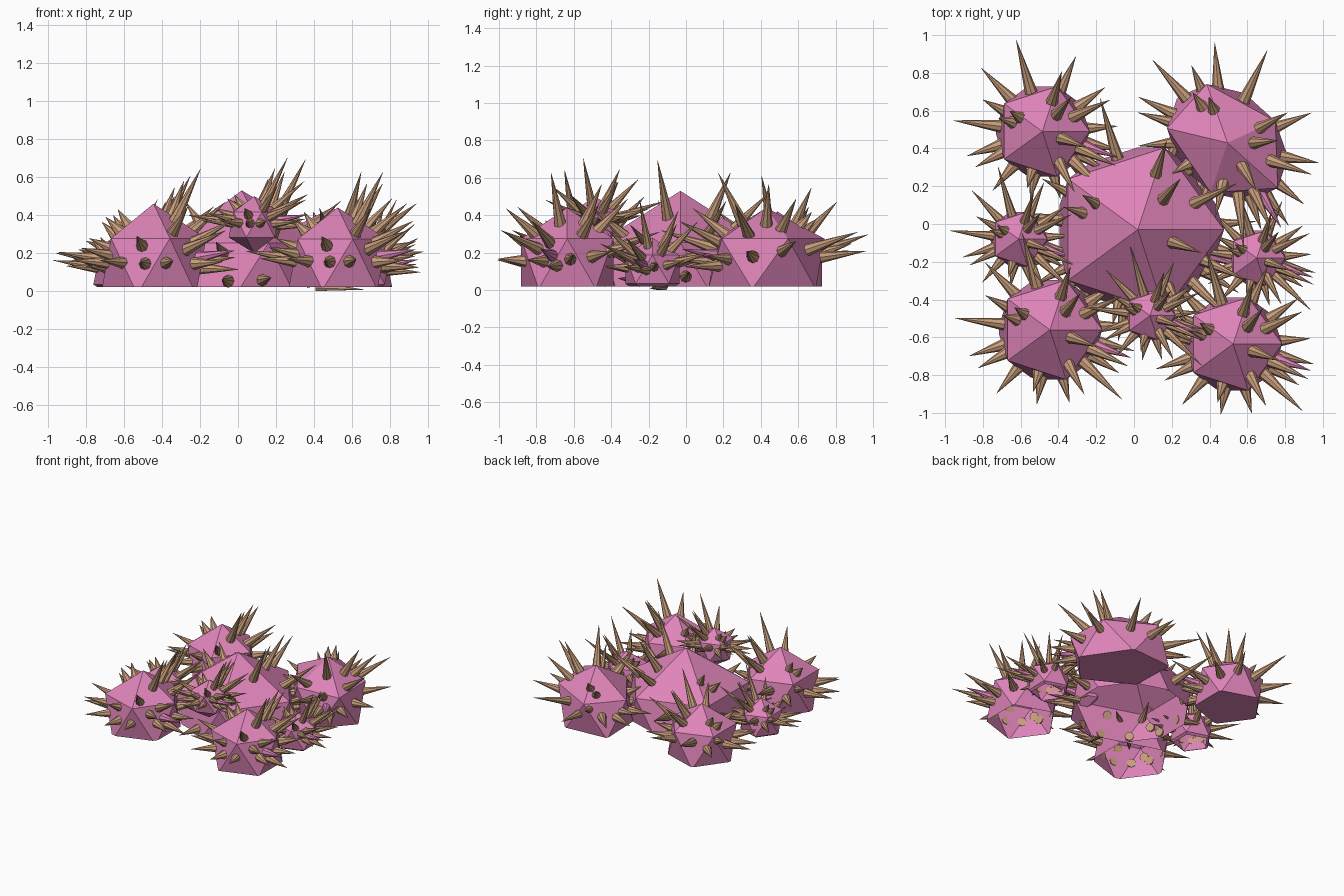
import bpy, bmesh
from math import radians, cos, sin
from mathutils import Vector, Matrix

if "Cube" in bpy.data.objects:
    bpy.data.objects.remove(bpy.data.objects["Cube"])


def material(name, color):
    m = bpy.data.materials.new(name)
    m.diffuse_color = (*color, 1)
    m.use_nodes = True
    m.node_tree.nodes["Principled BSDF"].inputs["Base Color"].default_value = m.diffuse_color
    return m


PINK = material("pink", (0.73, 0.23, 0.48))
TAN = material("tan", (0.58, 0.34, 0.20))

# shared thorn pattern: azimuth, elevation (degrees), length beyond the shell
THORNS = [
    # low ring
    (106, 18, .25), (134, 8, .19), (66, 15, .17), (173, 8, .20),
    (198, 4, .14), (4, 6, .12), (-44, 19, .25), (-75, 4, .09),
    (-100, 3, .09), (-130, 4, .13), (-152, 12, .13), (35, 9, .13),
    (-14, -2, .15), (-32, 3, .12), (152, 20, .10), (-105, 24, .06),
    # upper thorns, long on the right side and short on the left
    (25, 38, .22), (50, 60, .19), (-20, 62, .25), (-25, 27, .20),
    (72, 45, .19), (-62, 38, .18), (163, 43, .05), (148, 52, .05),
]
PINK_THORN = (-19, 10, .15)


def make_object(name, bm, mats):
    me = bpy.data.meshes.new(name)
    bm.to_mesh(me)
    bm.free()
    for m in mats:
        me.materials.append(m)
    ob = bpy.data.objects.new(name, me)
    bpy.context.collection.objects.link(ob)
    return ob


def add_thorn(bm, center, scale, turn, radius, spec, mat):
    az, el, ext = spec
    a, e = radians(az), radians(el)
    d = Vector((cos(a) * cos(e), sin(a) * cos(e), sin(e)))
    rot = Matrix.Rotation(radians(turn), 3, 'Z')
    p = rot @ Vector([d[i] * scale[i] for i in range(3)])
    base, tip = p * 0.8, p + (rot @ d) * ext
    axis = tip - base
    mtx = (Matrix.Translation(center + (base + tip) / 2)
           @ axis.to_track_quat('Z', 'Y').to_matrix().to_4x4())
    res = bmesh.ops.create_cone(bm, cap_ends=True, segments=8, radius1=radius,
                                radius2=0.001, depth=axis.length, matrix=mtx)
    for v in res["verts"]:
        v.co.z = max(v.co.z, 0.0)
        for f in v.link_faces:
            f.material_index = mat


def spiky_body(name, center, scale, turn=0, radius=0.034, capped=False):
    center = Vector(center)
    # faceted shell, sliced just above the ground
    bm = bmesh.new()
    mtx = (Matrix.Translation(center) @ Matrix.Rotation(radians(turn), 4, 'Z')
           @ Matrix.Diagonal((*scale, 1)))
    bmesh.ops.create_icosphere(bm, subdivisions=1, radius=1, matrix=mtx)
    cut = bmesh.ops.bisect_plane(bm, geom=bm.verts[:] + bm.edges[:] + bm.faces[:],
                                 plane_co=(0, 0, 0.02), plane_no=(0, 0, 1),
                                 clear_inner=True)
    edges = [g for g in cut["geom_cut"] if isinstance(g, bmesh.types.BMEdge)]
    if capped and edges:
        bmesh.ops.contextual_create(bm, geom=edges)
    make_object(name + "_shell", bm, [PINK])
    # thorns
    bm = bmesh.new()
    for spec in THORNS:
        add_thorn(bm, center, scale, turn, radius, spec, 0)
    add_thorn(bm, center, scale, turn, radius, PINK_THORN, 1)
    make_object(name + "_thorns", bm, [TAN, PINK])


# large bodies
spiky_body("center", (0.02, -0.03, 0.03), (0.51, 0.51, 0.50))
spiky_body("front_left", (-0.445, -0.56, 0.13), (0.31, 0.31, 0.33))
spiky_body("front_right", (0.525, -0.635, 0.14), (0.29, 0.29, 0.30))
spiky_body("back_left", (-0.485, 0.49, 0.13), (0.28, 0.28, 0.29), capped=True)
spiky_body("back_right", (0.495, 0.43, 0.14), (0.40, 0.30, 0.30), turn=-42, capped=True)
# small bodies
spiky_body("small_left", (-0.61, -0.08, 0.11), (0.17, 0.17, 0.17), radius=0.026)
spiky_body("small_right", (0.65, -0.18, 0.11), (0.17, 0.17, 0.17), radius=0.026)
spiky_body("small_front", (0.085, -0.485, 0.35), (0.15, 0.15, 0.15), radius=0.026)
